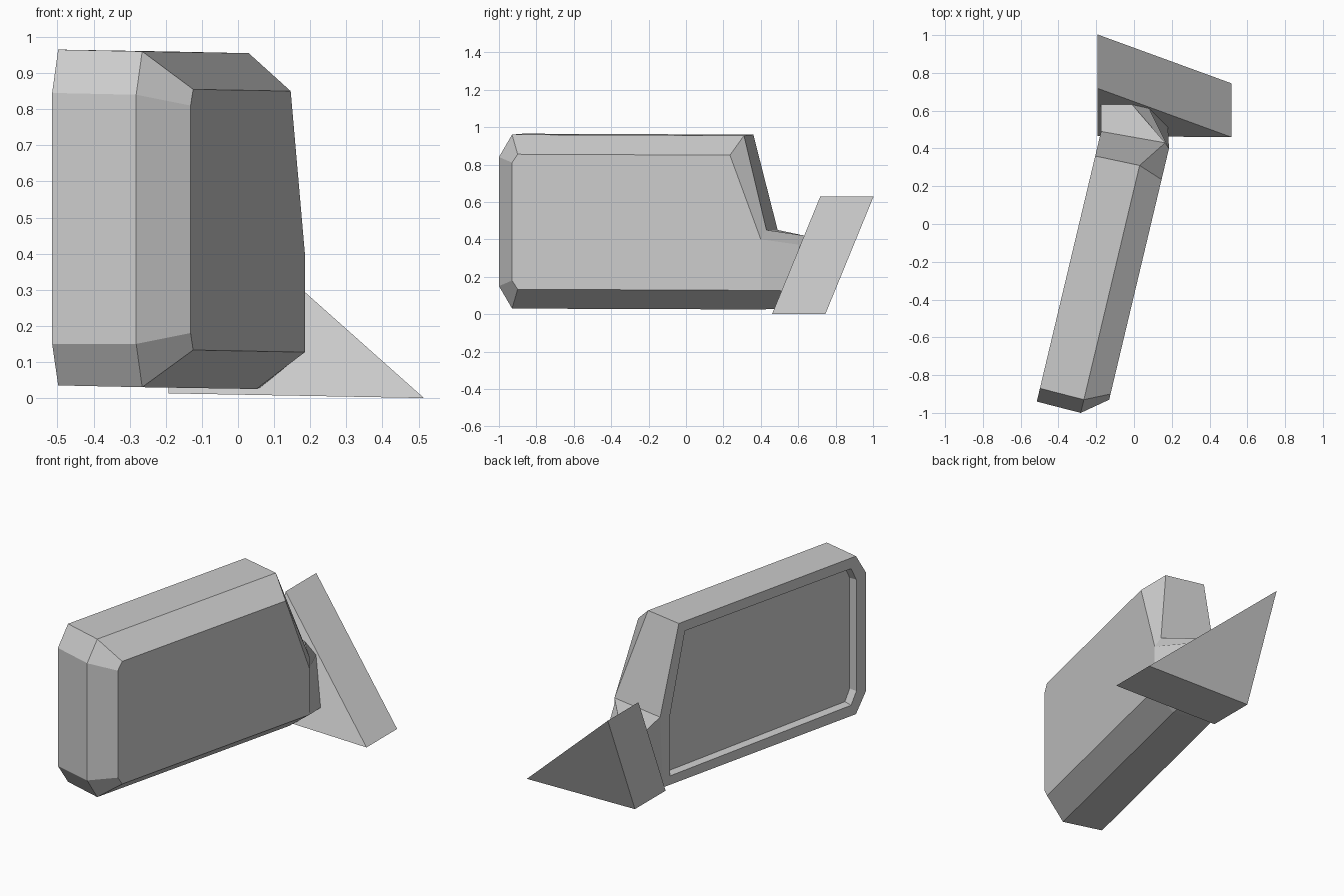
import bpy
import bmesh
from mathutils import Vector

# Remove the default cube only
default = bpy.data.objects.get("Cube")
if default:
    bpy.data.objects.remove(default, do_unlink=True)

# Single flat colour
grey = bpy.data.materials.new("plain_grey")
grey.use_nodes = True
COLOUR = (0.6, 0.6, 0.6, 1)
grey.diffuse_color = COLOUR
grey.node_tree.nodes["Principled BSDF"].inputs["Base Color"].default_value = COLOUR

SLOPE = 0.238  # sideways lean of the housing along its length


def finish(name, bm):
    """Turn a bmesh into a flat shaded, coloured object."""
    mesh = bpy.data.meshes.new(name)
    bm.to_mesh(mesh)
    bm.free()
    mesh.materials.append(grey)
    obj = bpy.data.objects.new(name, mesh)
    bpy.context.collection.objects.link(obj)
    return obj


def outline(bm, offset, points):
    """Loop of (y, z) points lying in the leaning plane at this offset."""
    return [bm.verts.new((offset + SLOPE * y, y, z)) for y, z in points]


def bridge(bm, first, second, skip=None):
    """Quads between two matching loops."""
    count = len(first)
    for i in range(count):
        j = (i + 1) % count
        if i != skip:
            bm.faces.new((first[i], first[j], second[j], second[i]))


def sail_plane(x, z):
    """Point on the sloping front of the mounting plate."""
    return Vector((x, 0.46 + 0.41 * z, z))


# Housing: rim, ridge and outer cap outlines, from the bottom end round the tip
BOTTOM, ARM_TOP = 0, 1
bm = bmesh.new()
rim = outline(bm, -0.291, [
    (0.47, 0.03), (0.49, 0.45), (0.36, 0.96), (-0.87, 0.965),
    (-0.94, 0.845), (-0.94, 0.15), (-0.87, 0.035)])
ridge = outline(bm, -0.044, [
    (0.40, 0.025), (0.43, 0.45), (0.31, 0.955), (-0.93, 0.96),
    (-1, 0.84), (-1, 0.15), (-0.93, 0.03)])
cap = outline(bm, 0.09, [
    (0.40, 0.127), (0.40, 0.40), (0.235, 0.85), (-0.9, 0.855),
    (-0.93, 0.81), (-0.93, 0.18), (-0.9, 0.133)])
ridge[ARM_TOP].co.x = 0.165

bridge(bm, rim, ridge, skip=BOTTOM)
bridge(bm, ridge, cap, skip=BOTTOM)
bm.faces.new(cap)
glass = bm.faces.new(rim[::-1])

# Arm: runs from the housing end to the plate
root = [rim[BOTTOM], ridge[BOTTOM], cap[BOTTOM],
        cap[ARM_TOP], ridge[ARM_TOP], rim[ARM_TOP]]
tip = [bm.verts.new(sail_plane(x, z)) for x, z in (
    (-0.175, 0.03), (0.06, 0.028), (0.18, 0.125),
    (0.08, 0.37), (-0.01, 0.42), (-0.175, 0.42))]
bridge(bm, root, tip)
bm.faces.new(tip)
bmesh.ops.recalc_face_normals(bm, faces=bm.faces[:])

# Recessed mirror glass inside the rim
bmesh.ops.inset_individual(bm, faces=[glass], thickness=0.072)
bmesh.ops.inset_individual(bm, faces=[glass], thickness=0.008, depth=-0.045)
finish("mirror_housing", bm)

# Mounting plate: leaning triangle with depth
bm = bmesh.new()
front = [bm.verts.new(sail_plane(x, z)) for x, z in (
    (-0.193, 0.63), (-0.193, 0.013), (0.515, 0))]
back = [bm.verts.new(v.co + Vector((0, 0.285, 0))) for v in front]
bm.faces.new(front)
bm.faces.new(back)
bridge(bm, front, back)
bmesh.ops.recalc_face_normals(bm, faces=bm.faces[:])
finish("mounting_plate", bm)
